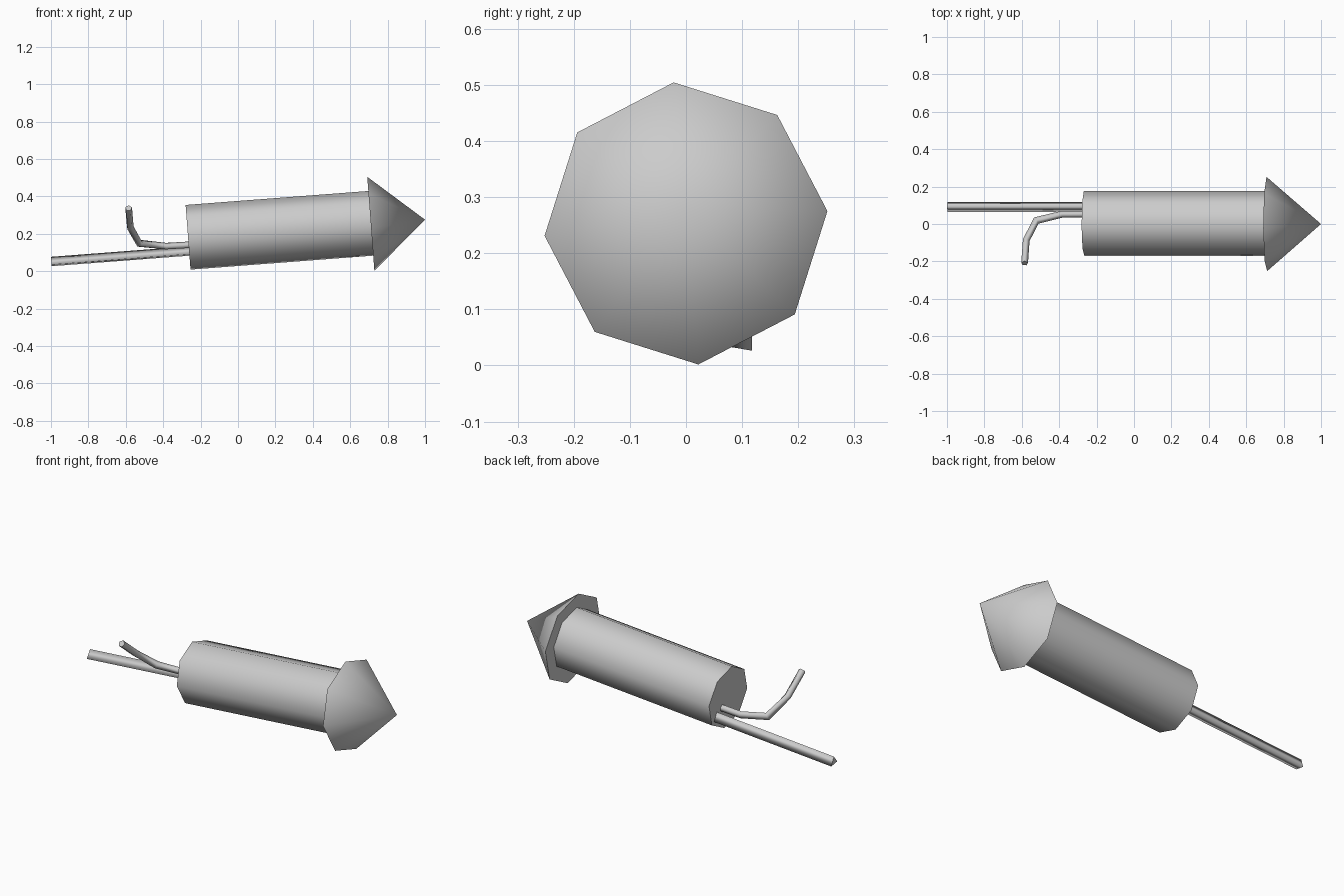
import bpy, bmesh
from math import cos, sin, radians, pi
from mathutils import Vector

cube = bpy.data.objects.get("Cube")
if cube:
    bpy.data.objects.remove(cube, do_unlink=True)

grey = bpy.data.materials.new("plain grey")
grey.use_nodes = True
grey.diffuse_color = (0.6, 0.6, 0.6, 1)
grey.node_tree.nodes["Principled BSDF"].inputs["Base Color"].default_value = (0.6, 0.6, 0.6, 1)


def sweep(name, path, radii, sides, turn):
    """Polygonal tube along a path, smooth sides and flat sharp caps."""
    pts = [Vector(p) for p in path]
    bm = bmesh.new()
    rings = []
    for i, (p, r) in enumerate(zip(pts, radii)):
        ahead = (pts[min(i + 1, len(pts) - 1)] - p).normalized()
        behind = (p - pts[max(i - 1, 0)]).normalized()
        t = (ahead + behind).normalized()
        # Widen bent joints so the tube keeps its thickness
        if 0 < i < len(pts) - 1:
            r /= max(0.5, t.dot(ahead))
        across = Vector((0, 0, 1)).cross(t).normalized()
        up = t.cross(across)
        angles = [radians(turn) + 2 * pi * k / sides for k in range(sides)]
        rings.append([bm.verts.new(p + r * (cos(a) * across + sin(a) * up)) for a in angles])
    for a, b in zip(rings, rings[1:]):
        for k in range(sides):
            n = (k + 1) % sides
            bm.faces.new((a[k], a[n], b[n], b[k])).smooth = True
    for ring, radius in ((rings[0], radii[0]), (rings[-1], radii[-1])):
        if radius > 0:
            cap = bm.faces.new(ring)
            for e in cap.edges:
                e.smooth = False
    bmesh.ops.remove_doubles(bm, verts=bm.verts, dist=0.0001)
    bmesh.ops.recalc_face_normals(bm, faces=bm.faces)
    mesh = bpy.data.meshes.new(name)
    bm.to_mesh(mesh)
    bm.free()
    mesh.materials.append(grey)
    obj = bpy.data.objects.new(name, mesh)
    bpy.context.collection.objects.link(obj)
    return obj


# Tilted tube and pointed cap share one axis
sweep("body", [(-0.267, 0.003, 0.181), (0.715, 0.003, 0.256)], [0.174, 0.174], 8, 5)
sweep("nose_cone", [(0.71, 0, 0.253), (1, 0, 0.275)], [0.253, 0], 8, 5)

# Thin triangular guide stick
sweep("stick", [(-0.998, 0.094, 0.046), (-0.24, 0.094, 0.104)], [0.031, 0.031], 3, 80)

# Bent fuse
fuse = [(-0.25, 0.052, 0.14), (-0.385, 0.052, 0.132), (-0.525, 0.017, 0.147),
        (-0.577, -0.09, 0.235), (-0.585, -0.21, 0.337)]
sweep("fuse", fuse, [0.019] * 5, 5, 18)
